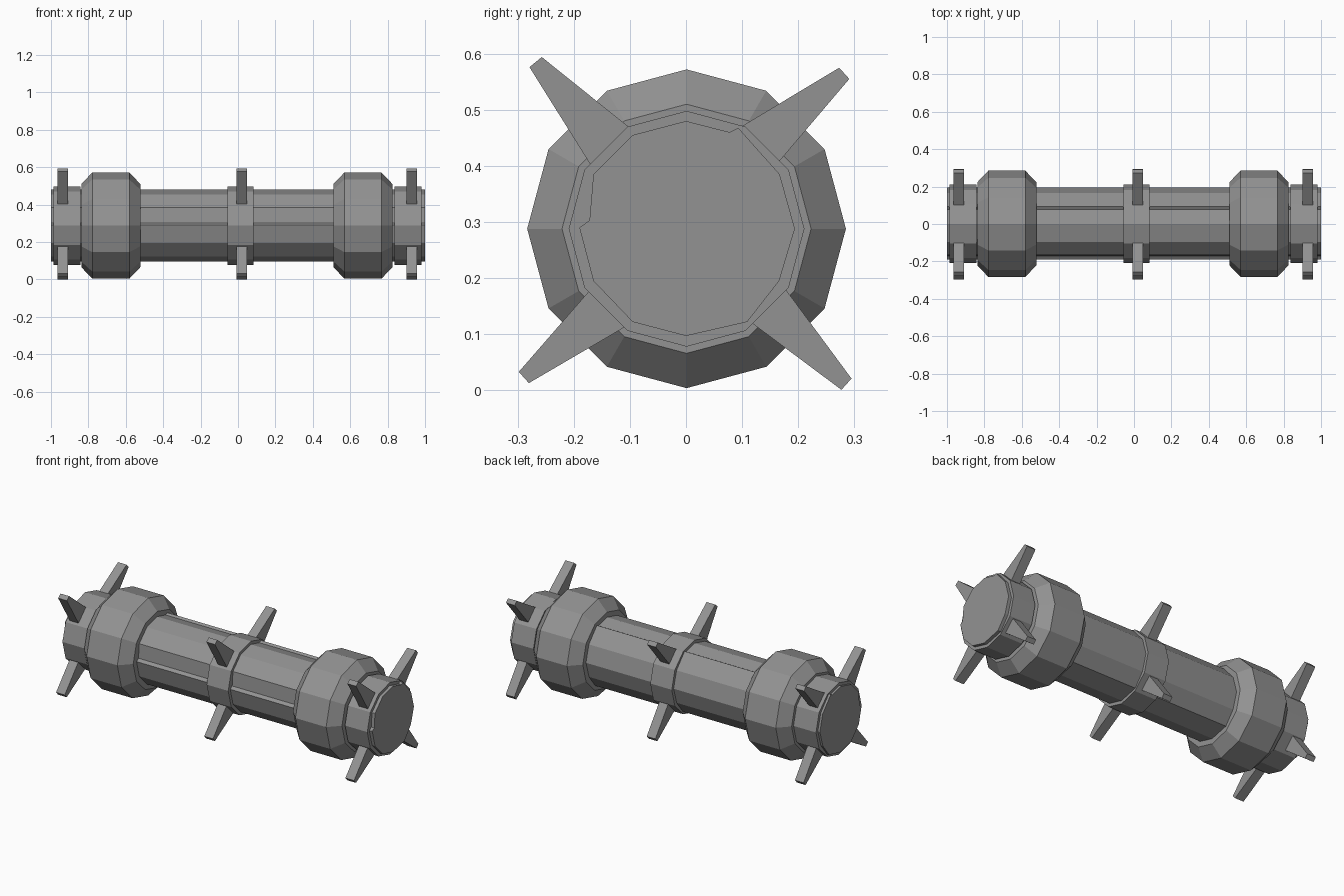
import bpy, bmesh
from math import cos, sin, pi

if "Cube" in bpy.data.objects:
    bpy.data.objects.remove(bpy.data.objects["Cube"])

AXIS_Y, AXIS_Z = 0.001, 0.288

# One grey metal for everything
GREY = (0.29, 0.29, 0.29, 1)
metal = bpy.data.materials.new("grey_metal")
metal.use_nodes = True
metal.diffuse_color = GREY
metal.node_tree.nodes["Principled BSDF"].inputs["Base Color"].default_value = GREY


def loft(name, sections):
    """Join equal-sized rings of (x, y, z) points and cap both ends."""
    bm = bmesh.new()
    rings = [[bm.verts.new(p) for p in ring] for ring in sections]
    for a, b in zip(rings, rings[1:]):
        for i in range(len(a)):
            j = (i + 1) % len(a)
            bm.faces.new((a[i], a[j], b[j], b[i]))
    bm.faces.new(rings[0])
    bm.faces.new(rings[-1])
    bmesh.ops.recalc_face_normals(bm, faces=bm.faces)
    mesh = bpy.data.meshes.new(name)
    bm.to_mesh(mesh)
    bm.free()
    mesh.materials.append(metal)
    obj = bpy.data.objects.new(name, mesh)
    bpy.context.collection.objects.link(obj)
    return obj


def prism(name, outline, x0, x1):
    """Extrude a (y, z) outline along x."""
    return loft(name, [[(x, y, z) for y, z in outline] for x in (x0, x1)])


def turned(name, profile, sides=12):
    """Turn an (x, radius) profile around the long axis."""
    angles = [2 * pi * i / sides for i in range(sides)]
    return loft(name, [[(x, AXIS_Y + r * cos(a), AXIS_Z + r * sin(a)) for a in angles]
                       for x, r in profile])


# Core rod: two overlapping shells leave a step on the top and the front
rod = [(0, .48), (-.095, .455), (-.165, .385), (-.172, .303), (-.19, .29),
       (-.165, .195), (-.095, .122), (0, .097), (.109, .122), (.166, .195),
       (.194, .288), (.167, .385), (.093, .468), (.078, .46)]
prism("core_rod", rod, -1, 1)

# Bevelled drums near both ends
for side, x in (("right", -.68), ("left", .668)):
    turned(side + "_drum", [(x - .158, .222), (x - .099, .284),
                            (x + .099, .284), (x + .158, .222)])

# Collars, each with four tapered fins
fins = {
    "back_upper": [(.09, .465), (.273, .575), (.291, .555), (.155, .395)],
    "front_upper": [(-.09, .46), (-.257, .594), (-.279, .576), (-.16, .386)],
    "front_lower": [(-.15, .203), (-.298, .033), (-.28, .013), (-.09, .124)],
    "back_lower": [(.1, .133), (.277, .001), (.295, .021), (.165, .197)],
}
for place, start, end, fin_x in (("right", -.987, -.842, -.938),
                                 ("middle", -.056, .083, .019),
                                 ("left", .837, .981, .93)):
    turned(place + "_collar", [(start, .21), (end, .21)])
    for corner, outline in fins.items():
        prism(f"{place}_{corner}_fin", outline, fin_x - .028, fin_x + .028)
